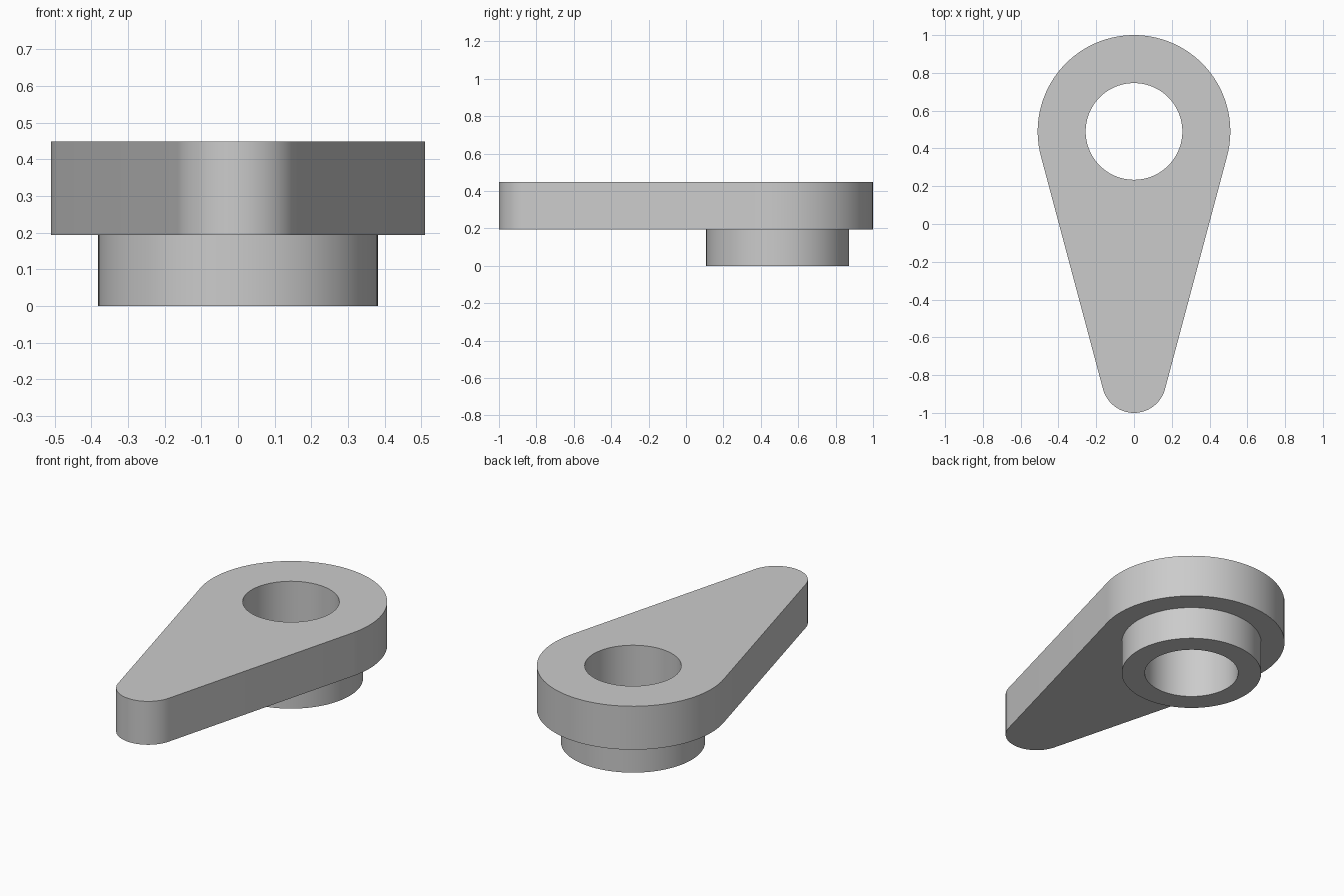
import bpy
import bmesh
from math import asin, cos, sin, pi

cube = bpy.data.objects.get("Cube")
if cube:
    bpy.data.objects.remove(cube)

# Main dimensions
HEAD_Y, HEAD_R = 0.49, 0.51
TIP_Y, TIP_R = -0.83, 0.17
BORE_R, COLLAR_R = 0.256, 0.382
PLATE_Z, TOP_Z = 0.194, 0.448
SEGMENTS = 96


def arc(y, radius, start, end, steps):
    """Points on an arc centred on x = 0, both ends included."""
    angles = [start + (end - start) * i / steps for i in range(steps + 1)]
    return [(radius * cos(a), y + radius * sin(a)) for a in angles]


def circle(radius):
    return arc(HEAD_Y, radius, 0, 2 * pi, SEGMENTS)[:-1]


# Teardrop outline: two arcs joined by their common tangents
lean = asin((HEAD_R - TIP_R) / (HEAD_Y - TIP_Y))
outline = (arc(HEAD_Y, HEAD_R, -lean, pi + lean, 64)
           + arc(TIP_Y, TIP_R, pi + lean, 2 * pi - lean, 32))

bm = bmesh.new()


def loop(points, z):
    """Closed ring of edges at height z."""
    verts = [bm.verts.new((x, y, z)) for x, y in points]
    for a, b in zip(verts, verts[1:] + verts[:1]):
        bm.edges.new((a, b))
    return verts


def wall(lower, upper):
    """Upright faces between two matching rings."""
    n = len(lower)
    for i in range(n):
        j = (i + 1) % n
        bm.faces.new((lower[i], lower[j], upper[j], upper[i]))


def cap(outer, inner):
    """Flat face with a hole, between two rings at one height."""
    edges = [bm.edges.get((a, b)) for ring in (outer, inner)
             for a, b in zip(ring, ring[1:] + ring[:1])]
    bmesh.ops.triangle_fill(bm, edges=edges, use_beauty=True)


# Arm plate
plate_bottom = loop(outline, PLATE_Z)
plate_top = loop(outline, TOP_Z)
wall(plate_bottom, plate_top)

# Collar below the plate
collar_bottom = loop(circle(COLLAR_R), 0)
collar_top = loop(circle(COLLAR_R), PLATE_Z)
wall(collar_bottom, collar_top)

# Bore through both
bore_bottom = loop(circle(BORE_R), 0)
bore_top = loop(circle(BORE_R), TOP_Z)
wall(bore_bottom, bore_top)

# Flat faces
cap(plate_top, bore_top)
cap(plate_bottom, collar_top)
cap(collar_bottom, bore_bottom)
bmesh.ops.recalc_face_normals(bm, faces=bm.faces)

mesh = bpy.data.meshes.new("lever_arm")
bm.to_mesh(mesh)
bm.free()
lever = bpy.data.objects.new("lever_arm", mesh)
bpy.context.collection.objects.link(lever)

# Plain grey material
grey = bpy.data.materials.new("light_grey")
grey.use_nodes = True
colour = (0.6, 0.6, 0.6, 1)
grey.diffuse_color = colour
shader = next(n for n in grey.node_tree.nodes if n.type == "BSDF_PRINCIPLED")
shader.inputs["Base Color"].default_value = colour
mesh.materials.append(grey)

# Smooth walls, sharp rims
bpy.ops.object.select_all(action="DESELECT")
lever.select_set(True)
bpy.context.view_layer.objects.active = lever
bpy.ops.object.shade_smooth_by_angle(angle=pi / 6)
